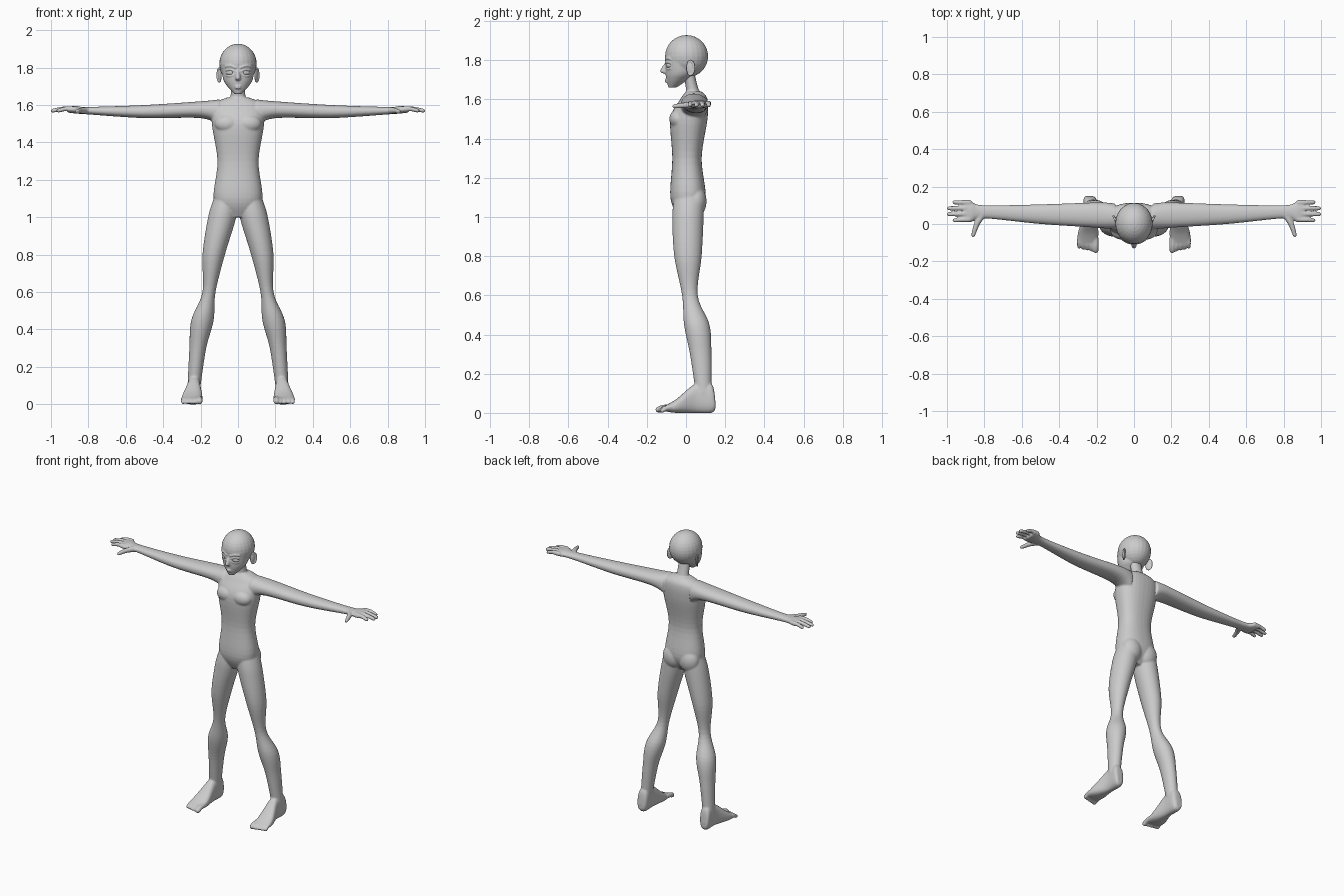
import bpy
import bmesh
from math import sin, cos, pi, sqrt, copysign
from mathutils import Vector, Matrix

default = bpy.data.objects.get("Cube")
if default:
    bpy.data.objects.remove(default, do_unlink=True)

grey = bpy.data.materials.new("plain_grey")
grey.use_nodes = True
grey.diffuse_color = (0.6, 0.6, 0.6, 1)
grey.node_tree.nodes["Principled BSDF"].inputs["Base Color"].default_value = grey.diffuse_color


def smooth_rows(rows, steps=6):
    """Spline interpolation through rows of numbers."""
    padded = [rows[0], *rows, rows[-1]]
    result = []
    for before, start, end, after in zip(padded, padded[1:], padded[2:], padded[3:]):
        for step in range(steps):
            t = step / steps
            row = []
            for p, q, r, s in zip(before, start, end, after):
                leave, arrive = (r - p) / 2, (s - q) / 2
                ease = t * t * (3 - 2 * t)
                bend = t * (1 - t) * (leave * (1 - t) - arrive * t)
                row.append(q + (r - q) * ease + bend)
            result.append(row)
    return result + [list(rows[-1])]


def circle(sides):
    angles = [2 * pi * (i + 0.5) / sides for i in range(sides)]
    return [(cos(angle), sin(angle)) for angle in angles]


def skin(bm, rings):
    """Bridge rings of points into a closed solid."""
    loops = [[bm.verts.new(point) for point in ring] for ring in rings]
    faces = [bm.faces.new(loops[0]), bm.faces.new(loops[-1])]
    for lower, upper in zip(loops, loops[1:]):
        for i in range(len(lower)):
            faces.append(bm.faces.new((lower[i - 1], lower[i], upper[i], upper[i - 1])))
    bmesh.ops.recalc_face_normals(bm, faces=faces)


def loft(bm, axes, rows, power=1.0):
    """Rows are (position on last axis, low and high on first, low and high on second)."""
    first, second, along = ("xyz".index(letter) for letter in axes)
    rings = []
    for position, low_u, high_u, low_v, high_v in smooth_rows(rows):
        ring = []
        for c, s in circle(32):
            point = Vector()
            point[first] = (low_u + high_u + (high_u - low_u) * copysign(abs(c) ** power, c)) / 2
            point[second] = (low_v + high_v + (high_v - low_v) * copysign(abs(s) ** power, s)) / 2
            point[along] = position
            ring.append(point)
        rings.append(ring)
    skin(bm, rings)


def centred_loft(bm, rows, power=1.0):
    """Rows are (height, half width, front, back)."""
    loft(bm, "xyz", [(z, -half, half, front, back) for z, half, front, back in rows], power)


def blob(bm, centre, size, turn=0):
    matrix = Matrix.Translation(centre) @ Matrix.Rotation(turn, 4, "Z") @ Matrix.Diagonal((*size, 1))
    bmesh.ops.create_uvsphere(bm, u_segments=24, v_segments=16, radius=1, matrix=matrix)


def tube(bm, points, start_radius, end_radius):
    """Round-ended tapered tube through the points."""
    path = [Vector(point) for point in smooth_rows(points)]
    last = len(path) - 1
    rings = []
    for i, point in enumerate(path):
        radius = start_radius + (end_radius - start_radius) * i / last
        direction = path[min(i + 1, last)] - path[max(i - 1, 0)]
        turn = direction.to_track_quat("Z", "Y")
        rings.append([point + turn @ Vector((radius * c, radius * s, 0)) for c, s in circle(12)])
    skin(bm, rings)
    blob(bm, path[0], [start_radius] * 3)
    blob(bm, path[-1], [end_radius] * 3)


def mirror(bm):
    """Repeat everything so far on the other side."""
    copy = bmesh.ops.duplicate(bm, geom=bm.verts[:] + bm.edges[:] + bm.faces[:])["geom"]
    for item in copy:
        if isinstance(item, bmesh.types.BMVert):
            item.co.x = -item.co.x
    bmesh.ops.reverse_faces(bm, faces=[item for item in copy if isinstance(item, bmesh.types.BMFace)])


def finish(bm, name, voxel, passes):
    """Make the object, fuse its overlapping solids and relax the joins."""
    mesh = bpy.data.meshes.new(name)
    bm.to_mesh(mesh)
    bm.free()
    mesh.materials.append(grey)
    obj = bpy.data.objects.new(name, mesh)
    bpy.context.collection.objects.link(obj)
    fuse = obj.modifiers.new("fuse", "REMESH")
    fuse.mode = "VOXEL"
    fuse.voxel_size = voxel
    fuse.use_smooth_shade = True
    relax = obj.modifiers.new("relax", "SMOOTH")
    relax.iterations = passes


# Legs
body = bmesh.new()
loft(body, "xyz", [
    (1.1, 0.01, 0.13, -0.06, 0.09),
    (1, 0.01, 0.16, -0.07, 0.09),
    (0.8, 0.07, 0.19, -0.06, 0.08),
    (0.6, 0.12, 0.19, -0.02, 0.06),
    (0.45, 0.13, 0.25, -0.01, 0.12),
    (0.3, 0.17, 0.26, 0.02, 0.13),
    (0.1, 0.2, 0.27, 0.05, 0.13)])

# Feet and toes
loft(body, "xzy", [
    (0.15, 0.22, 0.26, 0.02, 0.06),
    (0.13, 0.2, 0.27, 0, 0.15),
    (0.05, 0.2, 0.27, 0, 0.15),
    (-0.05, 0.19, 0.3, 0, 0.07),
    (-0.12, 0.2, 0.3, 0.01, 0.03)], 0.8)
for toe in range(5):
    x = 0.205 + 0.022 * toe
    tip = 0.005 * toe - 0.14
    radius = 0.012 if toe else 0.016
    tube(body, [(x, -0.08, 0.03), (x, tip + 0.02, 0.025), (x, tip, radius)], radius, radius)

# Arms and palms
loft(body, "yzx", [
    (0.1, -0.03, 0.11, 1.49, 1.63),
    (0.2, -0.02, 0.115, 1.53, 1.62),
    (0.5, 0, 0.105, 1.53, 1.6),
    (0.8, 0.03, 0.1, 1.55, 1.59),
    (0.87, 0.01, 0.12, 1.555, 1.595),
    (0.91, 0.01, 0.13, 1.56, 1.59)], 0.9)

# Fingers and thumbs
for finger in range(4):
    root = Vector((0.88, 0.025 + 0.03 * finger, 1.58))
    tip = Vector((0.96 if finger in (0, 3) else 0.99, 0.02 + 0.032 * finger, 1.57))
    knuckle = (root + tip) / 2 + Vector((0, 0, 0.005))
    tube(body, [root, knuckle, tip], 0.014, 0.011)
tube(body, [(0.81, 0.05, 1.57), (0.84, 0, 1.57), (0.86, -0.06, 1.565)], 0.02, 0.011)

# Chest and buttock swells
blob(body, (0.055, -0.04, 1.5), (0.07, 0.045, 0.05))
blob(body, (0.06, 0.05, 1.08), (0.07, 0.055, 0.08))
mirror(body)

# Torso
centred_loft(body, [
    (1, 0.07, -0.04, 0.05),
    (1.1, 0.13, -0.08, 0.1),
    (1.3, 0.11, -0.07, 0.08),
    (1.5, 0.14, -0.08, 0.11),
    (1.6, 0.13, -0.03, 0.11),
    (1.64, 0.06, 0, 0.08)], 0.85)

# Neck
centred_loft(body, [
    (1.58, 0.06, -0.01, 0.1),
    (1.65, 0.04, 0, 0.065),
    (1.75, 0.04, -0.02, 0.04)])
finish(body, "body", 0.005, 6)

# Lids and brows, arched across the curve of the face
head = bmesh.new()
for height, arch, thickness in ((1.78, 0.01, 0.004), (1.765, -0.01, 0.003), (1.8, 0.01, 0.006)):
    arc = []
    for i in range(5):
        x = 0.015 + i / 80
        arc.append((x, -0.105 * sqrt(1 - 100 * x * x), height + arch * sin(pi * i / 5)))
    tube(head, arc, thickness, thickness)
mirror(head)

# Skull and face
blob(head, (0, 0.003, 1.82), (0.1, 0.11, 0.108))
centred_loft(head, [
    (1.66, 0.02, -0.09, -0.05),
    (1.7, 0.057, -0.1, 0.01),
    (1.74, 0.08, -0.105, 0.05),
    (1.82, 0.09, -0.105, 0.05)])

# Nose and lips
centred_loft(head, [
    (1.73, 0.01, -0.11, -0.08),
    (1.745, 0.015, -0.132, -0.08),
    (1.79, 0.008, -0.105, -0.08)])
for lip in (1.69, 1.7):
    blob(head, (0, -0.098, lip), (0.018, 0.01, 0.004))
finish(head, "head", 0.004, 3)

# Eyes with raised irises
eyes = bmesh.new()
blob(eyes, (0.041, -0.075, 1.773), (0.025, 0.024, 0.016), 0.35)
blob(eyes, (0.039, -0.096, 1.774), (0.011, 0.005, 0.012), 0.35)
mirror(eyes)
finish(eyes, "eyes", 0.002, 1)

# Ears: a thin shell with a raised rim
ears = bmesh.new()
blob(ears, (0.097, 0.02, 1.76), (0.008, 0.02, 0.036), -0.35)
rim = []
for i in range(9):
    angle = pi * i / 6 - 0.5
    rim.append((0.1 + 0.01 * sin(angle), 0.022 + 0.02 * sin(angle), 1.76 + 0.035 * cos(angle)))
tube(ears, rim, 0.006, 0.005)
mirror(ears)
finish(ears, "ears", 0.003, 3)
